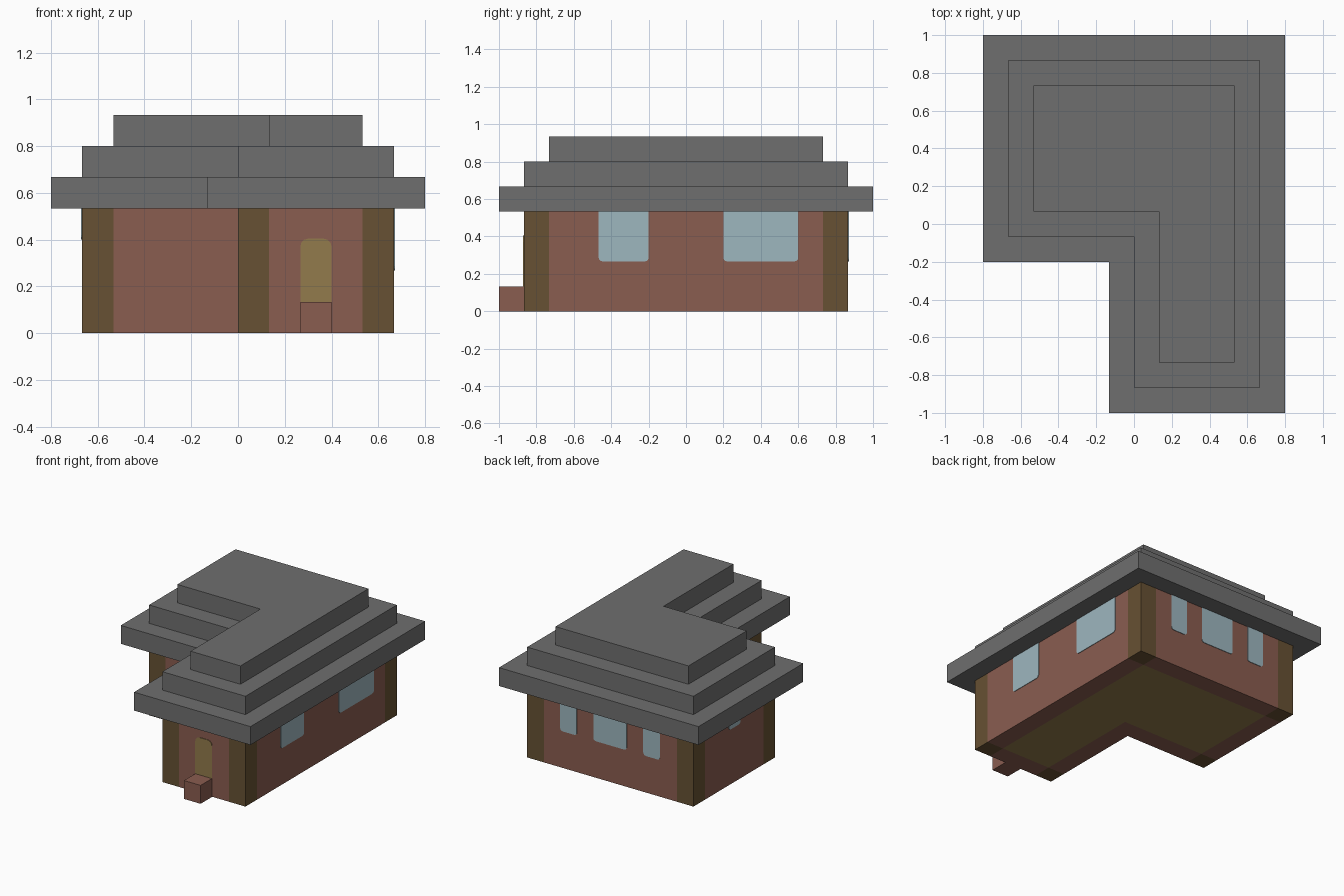
import bpy, bmesh, math
from mathutils import Matrix, Vector

U = 1 / 7.5  # one building block

cube = bpy.data.objects.get("Cube")
if cube:
    bpy.data.objects.remove(cube, do_unlink=True)


def material(name, hex_colour):
    channels = [int(hex_colour[i:i + 2], 16) / 255 for i in (0, 2, 4)]
    colour = [c / 12.92 if c < 0.04 else ((c + 0.055) / 1.055) ** 2.4 for c in channels] + [1]
    mat = bpy.data.materials.new(name)
    mat.use_nodes = True
    mat.diffuse_color = colour
    mat.node_tree.nodes["Principled BSDF"].inputs["Base Color"].default_value = colour
    return mat


roof_grey = material("roof grey", "6f6f6f")
brick = material("brick red", "8a5d50")
timber = material("dark timber", "675133")
plank = material("light plank", "927b4c")
glass = material("window glass", "9eb7bf")


def prism(name, outline, bottom, top, mat, matrix=Matrix()):
    """Extrude a flat outline, given in blocks, from bottom to top."""
    bm = bmesh.new()
    face = bm.faces.new([bm.verts.new((x * U, y * U, bottom * U)) for x, y in outline])
    ext = bmesh.ops.extrude_face_region(bm, geom=[face])["geom"]
    verts = [v for v in ext if isinstance(v, bmesh.types.BMVert)]
    bmesh.ops.translate(bm, verts=verts, vec=(0, 0, (top - bottom) * U))
    bmesh.ops.recalc_face_normals(bm, faces=bm.faces)
    mesh = bpy.data.meshes.new(name)
    bm.to_mesh(mesh)
    bm.free()
    mesh.materials.append(mat)
    obj = bpy.data.objects.new(name, mesh)
    obj.matrix_world = matrix
    bpy.context.collection.objects.link(obj)
    return obj


def box(name, x0, x1, y0, y1, z0, z1, mat):
    prism(name, [(x0, y0), (x1, y0), (x1, y1), (x0, y1)], z0, z1, mat)


def l_shape(inset):
    """L-shaped plan of the eaves, moved inward by a number of blocks."""
    x, y, nx, ny = 6 - inset, 7.5 - inset, inset - 1, inset - 1.5
    return [(nx, -y), (x, -y), (x, y), (-x, y), (-x, ny), (nx, ny)]


def plate(name, normal, origin, a0, a1, z0, z1, mat, low=0, high=0):
    """Thin panel on a wall, with rounded lower or upper corners."""
    outline = []
    corners = [(a0, z0, low, 180), (a1, z0, low, 270), (a1, z1, high, 0), (a0, z1, high, 90)]
    for cx, cz, r, start in corners:
        if not r:
            outline.append((cx, cz))
            continue
        mx = cx + r if cx == a0 else cx - r
        mz = cz + r if cz == z0 else cz - r
        for i in range(4):
            t = math.radians(start + i * 30)
            outline.append((mx + r * math.cos(t), mz + r * math.sin(t)))
    n = Vector(normal)
    up = Vector((0, 0, 1))
    side = up.cross(n)
    frame = Matrix((side, up, n)).transposed().to_4x4()
    frame.translation = n * origin * U
    prism(name, outline, -0.02, 0.03, mat, frame)


# Stepped roof
for i, name in enumerate(("eaves", "middle_roof", "top_roof")):
    prism(name, l_shape(i), 4 + i, 5 + i, roof_grey)

# Floor inside the walls
prism("floor", l_shape(2), 0, 1, plank)

# Corner posts on the outward corners
for name, x, y in (("back_right", -5, 5.5), ("back_left", 4, 5.5), ("front_left", 4, -6.5),
                   ("front_middle", 0, -6.5), ("front_right", -5, -0.5)):
    box(name + "_post", x, x + 1, y, y + 1, 0, 4, timber)

# Brick walls between the posts
for name, x0, x1, y0, y1 in (
        ("back", -4, 4, 5.5, 6.5), ("left", 4, 5, -5.5, 5.5),
        ("front", 1, 4, -6.5, -5.5), ("wing_side", 0, 1, -5.5, 0.5),
        ("inner_front", -4, 0, -0.5, 0.5), ("right", -5, -4, 0.5, 5.5)):
    box(name + "_wall", x0, x1, y0, y1, 0, 4, brick)

# Door and step
box("door_step", 2, 3, -7.5, -6.5, 0, 1, brick)
plate("door", (0, -1, 0), 6.5, 2, 3, 1, 3.03, plank, high=0.25)

# Windows reaching up to the eaves
for a0, a1 in ((-3.5, -1.5), (1.5, 4.5)):
    plate("left_window", (1, 0, 0), 5, a0, a1, 2, 4, glass, low=0.15)
for a0, a1 in ((-3, -2), (-1, 1), (2, 3)):
    plate("back_window", (0, 1, 0), 6.5, a0, a1, 2, 4, glass, low=0.15)
plate("right_window", (-1, 0, 0), 5, -3.5, -2.5, 3, 4, glass, low=0.15)
